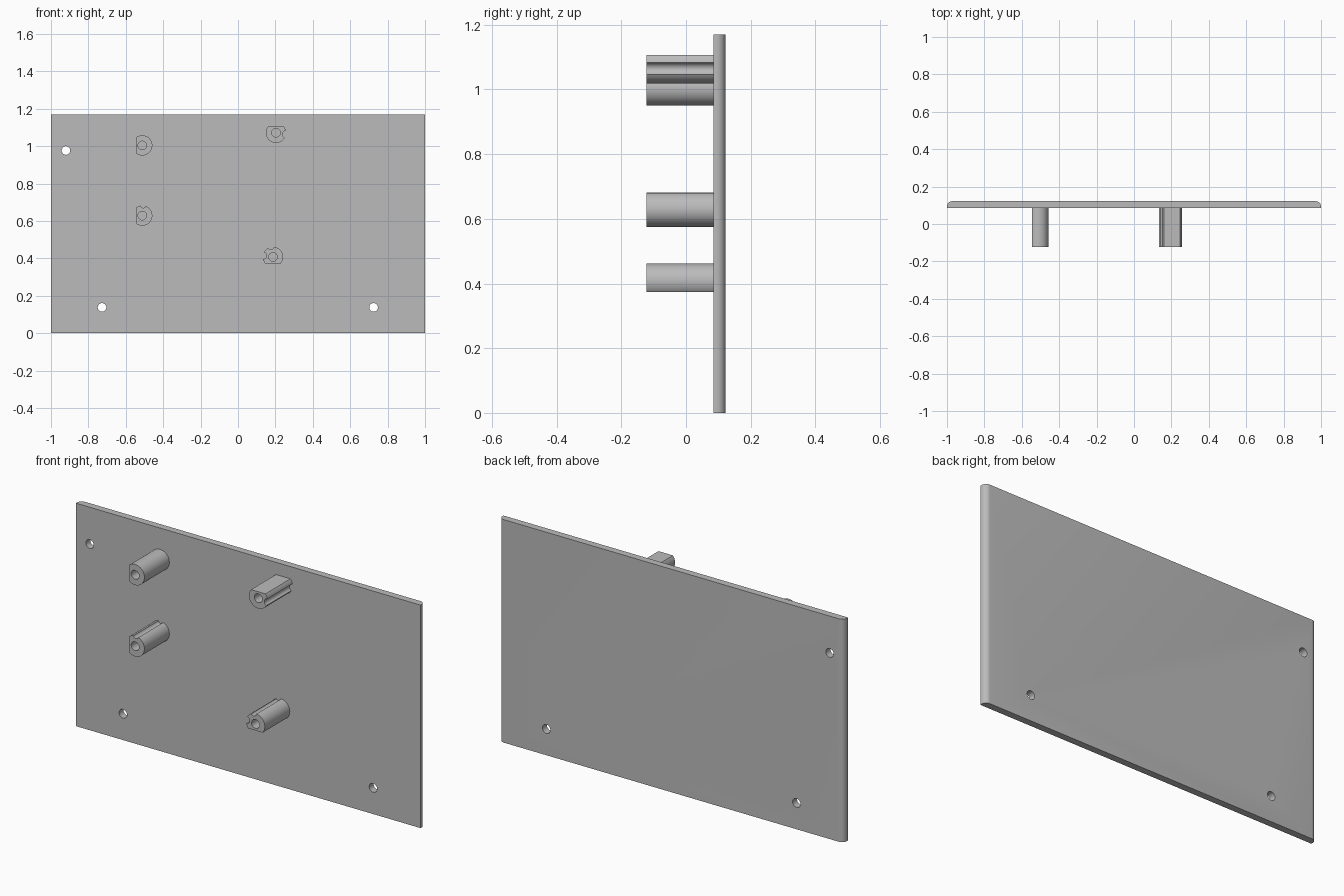
import bpy
import bmesh
from math import pi, radians

if "Cube" in bpy.data.objects:
    bpy.data.objects.remove(bpy.data.objects["Cube"])

FRONT, FACE, BACK = -0.122, 0.085, 0.122   # boss tips, plate front, plate back
HEIGHT = 1.17
BOSS_R, HOLE_R = 0.054, 0.023

grey = bpy.data.materials.new("plain grey")
grey.use_nodes = True
COLOUR = (0.5, 0.5, 0.5, 1)
grey.diffuse_color = COLOUR
grey.node_tree.nodes["Principled BSDF"].inputs["Base Color"].default_value = COLOUR


def box(name, lo, hi):
    bpy.ops.mesh.primitive_cube_add(size=1, location=[(a + b) / 2 for a, b in zip(lo, hi)])
    ob = bpy.context.object
    ob.name = name
    ob.scale = [b - a for a, b in zip(lo, hi)]
    bpy.ops.object.transform_apply(location=True, rotation=True, scale=True)
    return ob


def rod(name, x, z, r, y0, y1, sides=40):
    """Cylinder running along y."""
    bpy.ops.mesh.primitive_cylinder_add(vertices=sides, radius=r, depth=y1 - y0,
                                        location=(x, (y0 + y1) / 2, z), rotation=(pi / 2, 0, 0))
    ob = bpy.context.object
    ob.name = name
    bpy.ops.object.transform_apply(location=True, rotation=True, scale=True)
    return ob


def cut(ob, cutter):
    cutter.hide_render = True
    mod = ob.modifiers.new("cut", "BOOLEAN")
    mod.operation, mod.solver, mod.object = "DIFFERENCE", "EXACT", cutter
    bpy.context.view_layer.objects.active = ob
    bpy.ops.object.modifier_apply(modifier=mod.name)
    bpy.data.objects.remove(cutter)


def finish(ob):
    ob.data.materials.clear()
    ob.data.materials.append(grey)
    bpy.ops.object.select_all(action="DESELECT")
    ob.select_set(True)
    bpy.context.view_layer.objects.active = ob
    bpy.ops.object.shade_smooth_by_angle(angle=radians(30))


# Plate with its two upright back edges rounded
plate = box("mounting_plate", (-1, FACE, 0), (1, BACK, HEIGHT))
bm = bmesh.new()
bm.from_mesh(plate.data)
edges = [e for e in bm.edges if all(v.co.y > FACE + 0.01 for v in e.verts)
         and abs(e.verts[0].co.x - e.verts[1].co.x) < 0.01]
bmesh.ops.bevel(bm, geom=edges, offset=0.028, segments=8, profile=0.5, affect="EDGES")
bm.to_mesh(plate.data)
bm.free()

# Screw holes through the plate
for x, z in ((-0.92, 0.977), (-0.727, 0.138), (0.725, 0.138)):
    cut(plate, rod("screw_hole", x, z, HOLE_R, FACE - 0.1, BACK + 0.1))
finish(plate)

# Bosses: name, centre, flat side, notches as (dx, dz, radius)
bosses = (
    ("upper_right_boss", -0.512, 1.004, "side", ()),
    ("lower_right_boss", -0.512, 0.629, "side", ((0.005, 0.056, 0.015),)),
    ("upper_left_boss", 0.203, 1.072, "top", ((0.054, -0.008, 0.019),)),
    ("lower_left_boss", 0.187, 0.408, "bottom", ((-0.052, 0.007, 0.018), (-0.01, 0.054, 0.015))),
)
FLAT = 0.034
for name, x, z, side, notches in bosses:
    boss = rod(name, x, z, BOSS_R, FRONT, FACE, 64)
    lo, hi = [x - 0.1, FRONT - 0.1, z - 0.1], [x + 0.1, FACE + 0.1, z + 0.1]
    if side == "side":
        hi[0] = x - FLAT
    elif side == "top":
        lo[2] = z + FLAT
    else:
        hi[2] = z - FLAT
    cut(boss, box("flat_cutter", lo, hi))
    for dx, dz, r in notches:
        cut(boss, rod("notch", x + dx, z + dz, r, FRONT - 0.1, FACE + 0.1, 24))
    cut(boss, rod("bore", x, z, HOLE_R, FRONT - 0.1, FACE + 0.1))
    finish(boss)
